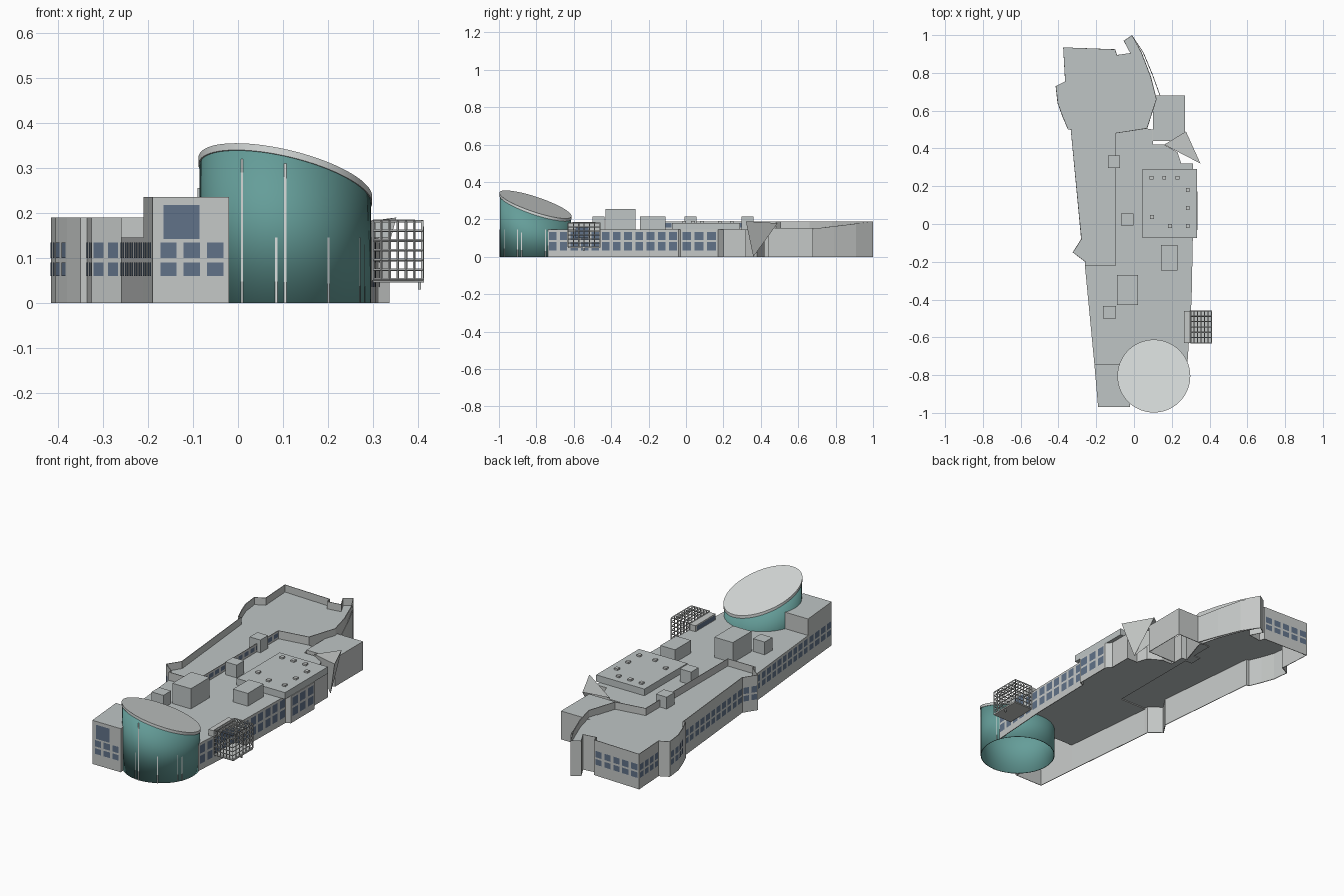
import bpy, bmesh, math
from mathutils import Vector, Matrix

cube = bpy.data.objects.get("Cube")
if cube:
    bpy.data.objects.remove(cube)


def material(name, rgb):
    m = bpy.data.materials.new(name)
    m.use_nodes = True
    m.diffuse_color = (*rgb, 1)
    m.node_tree.nodes["Principled BSDF"].inputs["Base Color"].default_value = (*rgb, 1)
    return m


WALL = material("pale grey wall", (0.56, 0.58, 0.57))
ROOF = material("grey roof", (0.52, 0.56, 0.56))
TEAL = material("teal cladding", (0.13, 0.34, 0.32))
GLASS = material("blue grey glass", (0.12, 0.17, 0.25))
TRIM = material("light trim", (0.7, 0.73, 0.72))


def make(name, bm, mat):
    me = bpy.data.meshes.new(name)
    bm.to_mesh(me)
    bm.free()
    me.materials.append(mat)
    ob = bpy.data.objects.new(name, me)
    bpy.context.collection.objects.link(ob)
    return ob


def add_quad(bm, p, q, z0, z1):
    # z1 may be a number or a function of position
    top = z1 if callable(z1) else lambda x, y: z1
    corners = [(*p, z0), (*q, z0), (*q, top(*q)), (*p, top(*p))]
    bm.faces.new([bm.verts.new(c) for c in corners])


def ribbon(name, path, z0, z1, mat=WALL, thick=0.004):
    bm = bmesh.new()
    for p, q in zip(path, path[1:]):
        add_quad(bm, p, q, z0, z1)
    bmesh.ops.remove_doubles(bm, verts=bm.verts, dist=0.0005)
    ob = make(name, bm, mat)
    if thick:
        mod = ob.modifiers.new("thickness", "SOLIDIFY")
        mod.thickness = thick
        mod.offset = -1
    return ob


def slab(name, pts, z, mat=ROOF):
    bm = bmesh.new()
    bm.faces.new([bm.verts.new((x, y, z)) for x, y in pts])
    return make(name, bm, mat)


def box(name, x0, x1, y0, y1, z0, z1, mat=WALL):
    bm = bmesh.new()
    size = Matrix.Diagonal((x1 - x0, y1 - y0, z1 - z0, 1))
    centre = Matrix.Translation(((x0 + x1) / 2, (y0 + y1) / 2, (z0 + z1) / 2))
    bmesh.ops.create_cube(bm, size=1, matrix=centre @ size)
    return make(name, bm, mat)


def windows(name, p, q, count, rows, fill=0.7):
    # Evenly spaced panes just outside the wall from p to q
    p, q = Vector(p), Vector(q)
    d = q - p
    out = Vector((d.y, -d.x)).normalized() * 0.002
    bm = bmesh.new()
    for i in range(count):
        a = p + d * ((i + 0.5 - fill / 2) / count) + out
        b = p + d * ((i + 0.5 + fill / 2) / count) + out
        for z0, z1 in rows:
            add_quad(bm, a, b, z0, z1)
    return make(name, bm, GLASS)


# Round tower with a sloping lid
CX, CY, R = 0.105, -0.805, 0.19


def ring(a, r=R):
    a = math.radians(a)
    return (CX + r * math.cos(a), CY + r * math.sin(a))


def lid(x, y):
    return 0.28 - 0.22 * (x - CX) - 0.32 * (y - CY)


circle = [ring(a) for a in range(0, 361, 5)]
tower = ribbon("tower_wall", circle, 0, lambda x, y: lid(x, y) - 0.014, TEAL)
bm = bmesh.new()
top = [bm.verts.new((x, y, lid(x, y))) for x, y in [ring(a, R + 0.003) for a in range(0, 360, 5)]]
cap = bm.faces.new(top)
low = bmesh.ops.extrude_face_region(bm, geom=[cap], use_keep_orig=True)
for v in low["geom"]:
    if isinstance(v, bmesh.types.BMVert):
        v.co.z -= 0.015
bmesh.ops.recalc_face_normals(bm, faces=bm.faces)
tower_lid = make("tower_lid", bm, TRIM)

# Vertical light strips on the tower
for a, h in [(240, 0.32), (270, 0.31), (264, 0.145), (300, 0.145), (330, 0.145), (337, 0.13), (16, 0.145)]:
    ribbon("tower_strip", [ring(a - 0.7, R + 0.002), ring(a + 0.7, R + 0.002)], 0, h, TRIM, 0)

# Main low hall
LOW, STRIP, HIGH = 0.146, 0.151, 0.19
east = [(0.283, -0.74), (0.305, -0.4), (0.312, -0.04), (0.336, -0.03), (0.336, 0.17), (0.312, 0.2),
        (0.312, 0.32), (0.25, 0.32), (0.23, 0.38), (0.16, 0.42), (0.1, 0.42), (0.1, 0.5), (0.07, 0.505)]
west = [(-0.26, -0.22), (-0.21, -0.74)]
ribbon("hall_east_wall", east, 0, LOW)
ribbon("hall_west_wall", west, 0, LOW)
slab("hall_roof", west + [ring(a) for a in range(160, 15, -5)] + east + [(-0.095, 0.48), (-0.095, -0.22)], LOW)

# Higher rear and west wing with parapet
outer = [(0.07, 0.505), (0.12, 0.66), (0.09, 0.78), (0.04, 0.91), (-0.01, 1.0), (-0.055, 0.97),
         (-0.02, 0.905), (-0.09, 0.895), (-0.1, 0.925), (-0.375, 0.935), (-0.365, 0.755),
         (-0.415, 0.73), (-0.405, 0.64), (-0.38, 0.57), (-0.35, 0.5), (-0.335, 0.5),
         (-0.28, -0.08), (-0.325, -0.15), (-0.26, -0.2), (-0.26, -0.22)]
inner = [(-0.26, -0.22), (-0.095, -0.22), (-0.095, 0.48), (0.07, 0.505)]
ribbon("rear_wing_wall", outer, 0, HIGH)
ribbon("rear_wing_clerestory", inner, LOW, HIGH)
slab("rear_wing_roof", outer + inner[1:-1], STRIP)

# Curved outer screen beside the rear wing
ribbon("rear_screen", [(0.14, 0.68), (0.1, 0.79), (0.05, 0.91), (-0.01, 1.0)], 0,
       lambda x, y: 0.15 + 0.12 * max(0, y - 0.68))

# Front wing beside the tower
arc = [ring(a) for a in range(228, 159, -4)]
wing = [(-0.21, -0.74), (-0.19, -0.97), (-0.02, -0.97), arc[0]]
ribbon("front_wing_wall", wing, 0, 0.235)
ribbon("front_wing_back", [arc[-1], wing[0]], LOW, 0.235)
slab("front_wing_roof", wing + arc[1:], 0.235)

# Windows
rows = [(0.06, 0.09), (0.1, 0.134)]
tall = [(0.035, 0.078), (0.09, 0.134)]
windows("front_wing_windows", (-0.18, -0.97), (-0.025, -0.97), 3, rows)
windows("front_wing_big_window", (-0.166, -0.97), (-0.086, -0.97), 1, [(0.142, 0.218)], 1)
windows("front_wing_side_windows", wing[0], wing[1], 4, rows)
windows("hall_west_windows", west[0], west[1], 10, rows)
windows("hall_east_windows_front", east[0], east[1], 6, tall)
windows("hall_east_windows_middle", east[1], east[2], 6, tall)
windows("hall_east_windows_centre", east[3], east[4], 3, tall)
windows("rear_west_windows", outer[15], outer[16], 11, rows)
windows("notch_rear_windows", outer[16], outer[17], 2, rows)
windows("notch_front_windows", outer[17], outer[18], 2, rows)
windows("rear_bay_windows", outer[11], outer[12], 2, rows)
windows("rear_bay_side_windows", outer[12], outer[13], 2, rows)
windows("rear_end_windows", outer[8], outer[9], 5, rows)
windows("rear_corner_windows", outer[9], outer[10], 4, rows)
windows("clerestory_windows", inner[1], inner[2], 14, [(0.158, 0.181)])

# Roof plant rooms and skylights
box("penthouse", 0.045, 0.333, -0.075, 0.29, LOW, 0.182, ROOF)
for x, y in [(0.093, 0.245), (0.16, 0.245), (0.23, 0.245), (0.285, 0.18), (0.285, 0.085),
             (0.285, -0.01), (0.19, -0.01), (0.095, 0.037)]:
    box("skylight", x - 0.01, x + 0.01, y - 0.01, y + 0.01, 0.182, 0.191)
box("large_plant_room", -0.09, 0.02, -0.43, -0.27, LOW, 0.255, ROOF)
box("front_plant_box", -0.165, -0.095, -0.5, -0.435, LOW, 0.215, ROOF)
box("east_plant_box", 0.142, 0.23, -0.245, -0.11, LOW, 0.215, ROOF)
box("middle_plant_box", -0.07, -0.002, -0.008, 0.056, LOW, 0.215, ROOF)
box("rear_plant_box", -0.138, -0.074, 0.296, 0.362, LOW, 0.215, ROOF)

# Annex and pointed canopy on the east side
annex = [(0.1, 0.44), (0.27, 0.44), (0.27, 0.68), (0.1, 0.68)]
ribbon("annex_wall", annex, 0, 0.153)
slab("annex_roof", annex, 0.153)
bm = bmesh.new()
tip, back, inside, foot = [bm.verts.new(c) for c in
                           [(0.352, 0.32, 0.19), (0.275, 0.49, 0.18), (0.16, 0.42, 0.154), (0.3, 0.36, 0)]]
for f in [(tip, back, inside), (tip, foot, back), (tip, inside, foot)]:
    bm.faces.new(f)
make("pointed_canopy", bm, WALL)

# Lattice balcony
x0, x1, y0, y1 = 0.3, 0.41, -0.63, -0.46
bm = bmesh.new()
bmesh.ops.create_cube(bm, size=1)
bmesh.ops.delete(bm, geom=[f for f in bm.faces if f.normal.x < -0.5 or f.normal.z < -0.5], context="FACES")
bmesh.ops.subdivide_edges(bm, edges=bm.edges, cuts=5, use_grid_fill=True)
for v in bm.verts:
    v.co = ((x0 + x1) / 2 + v.co.x * (x1 - x0), (y0 + y1) / 2 + v.co.y * (y1 - y0), 0.117 + v.co.z * 0.13)
lattice = make("balcony_lattice", bm, WALL)
mod = lattice.modifiers.new("bars", "WIREFRAME")
mod.thickness = 0.006
mod.use_boundary = True
box("balcony_floor", x0, x1 + 0.003, y0, y1, 0.046, 0.054)
box("balcony_post", 0.4, 0.407, -0.55, -0.543, 0.03, 0.046)
box("balcony_room", 0.265, 0.305, y0, y1, LOW, 0.178)
windows("balcony_room_back_window", (0.265, y1), (0.265, y0), 1, [(0.15, 0.174)], 0.9)
windows("balcony_door", (0.306, -0.59), (0.306, -0.52), 1, [(0.1, 0.16)], 1)

# Smooth shading on the round parts
bpy.ops.object.select_all(action="DESELECT")
for ob in (tower, tower_lid):
    ob.select_set(True)
bpy.context.view_layer.objects.active = tower
bpy.ops.object.shade_smooth_by_angle()
